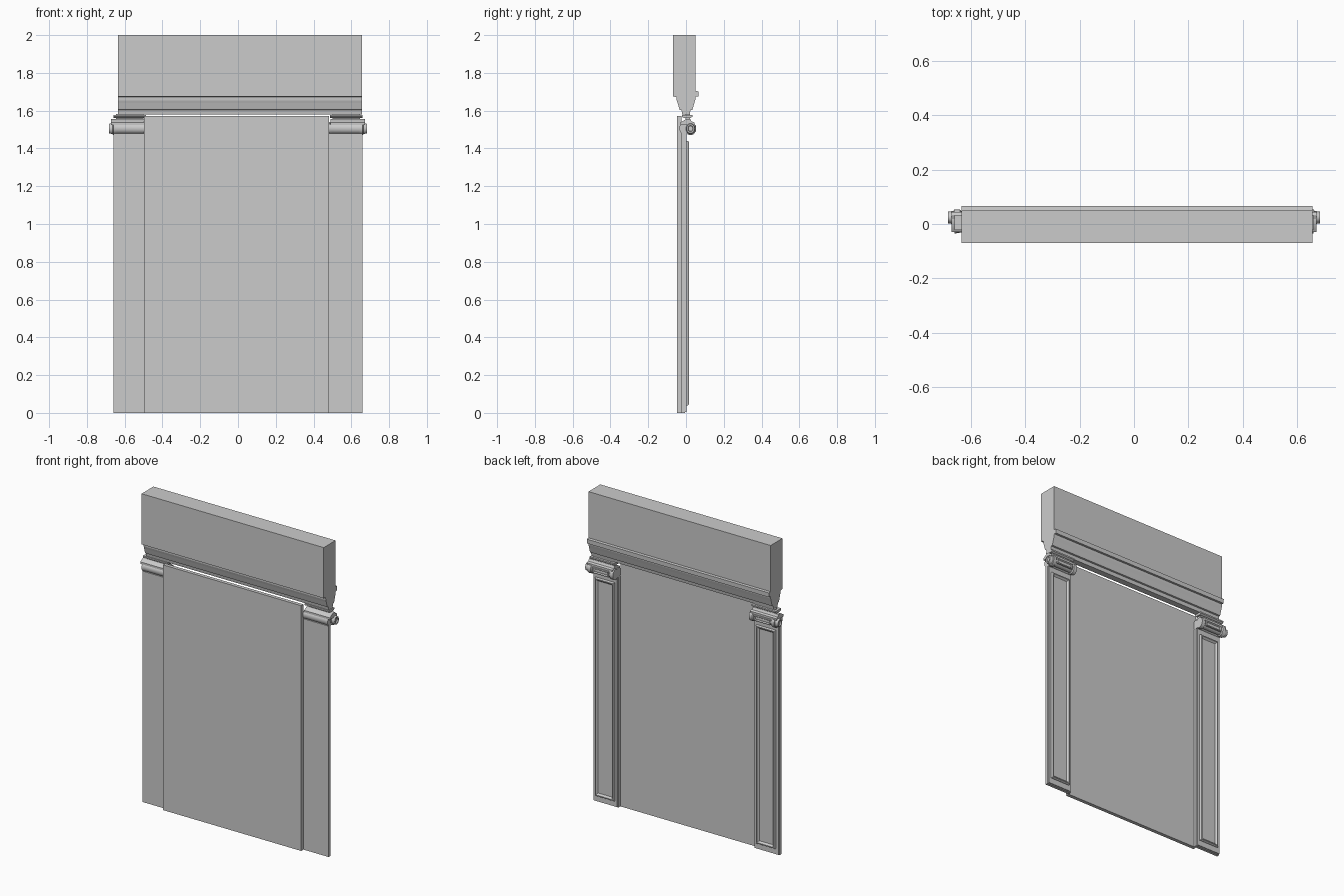
import bpy, bmesh, math

if "Cube" in bpy.data.objects:
    bpy.data.objects.remove(bpy.data.objects["Cube"])


def finish(name, bm, smooth=False):
    bmesh.ops.recalc_face_normals(bm, faces=bm.faces)
    me = bpy.data.meshes.new(name)
    bm.to_mesh(me)
    bm.free()
    ob = bpy.data.objects.new(name, me)
    bpy.context.collection.objects.link(ob)
    if smooth:
        bpy.ops.object.select_all(action='DESELECT')
        ob.select_set(True)
        bpy.context.view_layer.objects.active = ob
        bpy.ops.object.shade_smooth_by_angle(angle=math.radians(35))
    return ob


def box(name, x0, x1, y0, y1, z0, z1):
    return extrude_x(name, [(y0, z0), (y1, z0), (y1, z1), (y0, z1)], x0, x1)


def extrude_x(name, profile, x0, x1, smooth=False):
    """Extrude a closed (y, z) profile along x."""
    bm = bmesh.new()
    a = [bm.verts.new((x0, y, z)) for y, z in profile]
    b = [bm.verts.new((x1, y, z)) for y, z in profile]
    n = len(a)
    bm.faces.new(a)
    bm.faces.new(b)
    for i in range(n):
        bm.faces.new((a[i], a[(i + 1) % n], b[(i + 1) % n], b[i]))
    return finish(name, bm, smooth)


def lathe_x(name, profile, cy, cz, squash=1.0, seg=24):
    """Revolve (x, radius) points about an axis parallel to x."""
    bm = bmesh.new()
    rings = []
    for x, r in profile:
        rings.append([bm.verts.new((x, cy + squash * r * math.cos(2 * math.pi * i / seg),
                                    cz + r * math.sin(2 * math.pi * i / seg)))
                      for i in range(seg)])
    for a, b in zip(rings, rings[1:]):
        for i in range(seg):
            j = (i + 1) % seg
            bm.faces.new((a[i], a[j], b[j], b[i]))
    bm.faces.new(rings[0])
    bm.faces.new(rings[-1])
    return finish(name, bm, True)


def relief(name, x0, x1, z0, z1, steps):
    """Panel moulding: nested rectangles given as (inset, y)."""
    bm = bmesh.new()
    rings = [[bm.verts.new(p) for p in ((x0 + d, y, z0 + d), (x1 - d, y, z0 + d),
                                        (x1 - d, y, z1 - d), (x0 + d, y, z1 - d))]
             for d, y in steps]
    for a, b in zip(rings, rings[1:]):
        for i in range(4):
            j = (i + 1) % 4
            bm.faces.new((a[i], a[j], b[j], b[i]))
    bm.faces.new(rings[0])
    bm.faces.new(rings[-1])
    return finish(name, bm)


# Lintel block with tapering moulding underneath
extrude_x("lintel", [
    (-0.07, 2.0), (-0.07, 1.675), (-0.05, 1.672), (-0.049, 1.655), (-0.044, 1.64),
    (-0.037, 1.615), (-0.034, 1.605), (-0.024, 1.603), (-0.02, 1.58),
    (0.02, 1.58), (0.024, 1.603), (0.034, 1.605), (0.037, 1.615), (0.044, 1.64),
    (0.05, 1.66), (0.052, 1.674), (0.066, 1.674), (0.067, 1.702),
    (0.05, 1.704), (0.05, 2.0)], -0.635, 0.657)

# Main wall panel
box("wall_panel", -0.498, 0.482, -0.048, -0.025, 0.0, 1.572)

for side, s in (("left", -1), ("right", 1)):
    def span(a, b):
        return sorted((s * a, s * b))

    # Pilaster: stepped slab with a raised frame round a sunk field
    x0, x1 = span(0.483, 0.66)
    relief(side + "_pilaster", x0, x1, 0.0, 1.48, [
        (0, -0.025), (0, -0.006), (0.004, -0.004), (0.004, 0.002)])
    relief(side + "_pilaster_frame", x0 + 0.02, x1 - 0.02, 0.04, 1.44, [
        (0, 0.0), (0, 0.009), (0.004, 0.015), (0.010, 0.015), (0.015, 0.009), (0.02, 0.004)])

    # Scroll rolls, with collars at both ends
    lathe_x(side + "_scroll_front", [(s * x, r) for x, r in (
        (0.483, 0.03), (0.50, 0.028), (0.64, 0.028), (0.66, 0.032))], -0.008, 1.506, 0.85)
    lathe_x(side + "_scroll_back", [(s * x, r) for x, r in (
        (0.482, 0.022), (0.482, 0.034), (0.505, 0.034), (0.510, 0.027), (0.635, 0.027),
        (0.640, 0.034), (0.662, 0.035), (0.664, 0.029), (0.684, 0.025),
        (0.684, 0.017), (0.676, 0.014))], 0.024, 1.505, 0.85)

    # Scroll bridge and sunk face frame
    x0, x1 = span(0.49, 0.672)
    extrude_x(side + "_scroll_bridge", [
        (-0.03, 1.525), (0.045, 1.525), (0.045, 1.538), (0.03, 1.543),
        (0.022, 1.556), (0.0, 1.556), (-0.02, 1.543), (-0.03, 1.538)], x0, x1, True)
    x0, x1 = span(0.515, 0.63)
    relief(side + "_scroll_face", x0, x1, 1.487, 1.523, [
        (0, 0.035), (0, 0.05), (0.005, 0.053), (0.010, 0.046)])

    # Neck and abacus below the lintel
    x0, x1 = span(0.50, 0.645)
    box(side + "_neck", x0, x1, -0.002, 0.02, 1.55, 1.582)
    x0, x1 = span(0.487, 0.66)
    extrude_x(side + "_abacus", [
        (-0.012, 1.562), (0.025, 1.562), (0.034, 1.568), (0.034, 1.577),
        (-0.022, 1.577), (-0.022, 1.568)], x0, x1)
